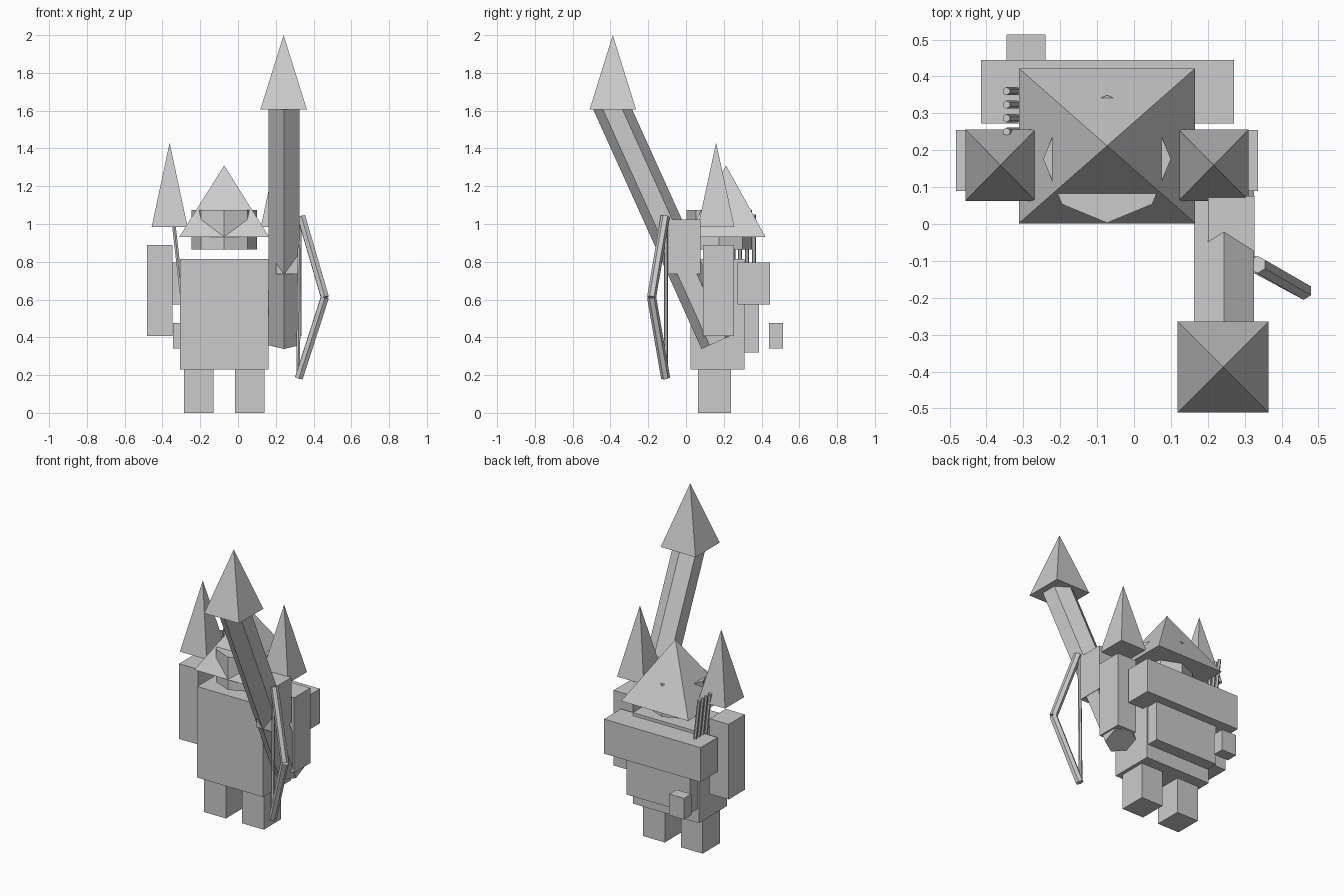
import bpy, bmesh, math
from mathutils import Vector, Matrix

if "Cube" in bpy.data.objects:
    bpy.data.objects.remove(bpy.data.objects["Cube"])

grey = bpy.data.materials.new("plain_grey")
grey.diffuse_color = (0.6, 0.6, 0.6, 1)
grey.use_nodes = True
grey.node_tree.nodes["Principled BSDF"].inputs["Base Color"].default_value = grey.diffuse_color


def add(name, bm):
    bmesh.ops.recalc_face_normals(bm, faces=bm.faces)
    me = bpy.data.meshes.new(name)
    bm.to_mesh(me)
    bm.free()
    me.materials.append(grey)
    ob = bpy.data.objects.new(name, me)
    bpy.context.collection.objects.link(ob)
    return ob


def box(name, x, y, z):
    """Box from its (min, max) range on each axis."""
    bm = bmesh.new()
    bmesh.ops.create_cube(bm, size=1)
    for v in bm.verts:
        v.co = [r[0] + (c + 0.5) * (r[1] - r[0]) for c, r in zip(v.co, (x, y, z))]
    return add(name, bm)


def pyramid(name, x, y, z):
    """Upright four-sided pyramid filling the given ranges."""
    bm = bmesh.new()
    base = [bm.verts.new((a, b, z[0])) for a, b in
            ((x[0], y[0]), (x[1], y[0]), (x[1], y[1]), (x[0], y[1]))]
    tip = bm.verts.new((sum(x) / 2, sum(y) / 2, z[1]))
    bm.faces.new(base)
    for i in range(4):
        bm.faces.new((base[i], base[(i + 1) % 4], tip))
    return add(name, bm)


def prism(name, a, b, r, sides=6):
    """Straight prism from a to b, with one corner turned to the front."""
    a, b = Vector(a), Vector(b)
    w = (b - a).normalized()
    u = Vector((1, 0, 0))
    u = (u - w * u.dot(w)).normalized()
    v = w.cross(u)
    bm = bmesh.new()
    rings = []
    for p in (a, b):
        ring = []
        for i in range(sides):
            t = math.pi / 2 + 2 * math.pi * i / sides
            ring.append(bm.verts.new(p + r * (math.cos(t) * u + math.sin(t) * v)))
        rings.append(ring)
        bm.faces.new(ring)
    for i in range(sides):
        j = (i + 1) % sides
        bm.faces.new((rings[0][i], rings[0][j], rings[1][j], rings[1][i]))
    return add(name, bm)


MID = -0.073  # middle of the figure in x


def both_sides(x):
    """The x range and its mirror image about the figure's middle."""
    return (("left", x), ("right", (2 * MID - x[1], 2 * MID - x[0])))


# Body, head and hood
box("body", (-0.308, 0.161), (0.025, 0.31), (0.23, 0.815))
prism("head", (MID, 0.176, 0.865), (MID, 0.176, 1.075), 0.173, 8)
pyramid("hood", (-0.312, 0.166), (0.002, 0.422), (0.93, 1.31))

# Legs, arms and shoulder spikes
for side, x in both_sides((-0.285, -0.13)):
    box(side + "_leg", x, (0.063, 0.238), (0, 0.23))
for side, x in both_sides((-0.482, -0.346)):
    box(side + "_arm", x, (0.09, 0.255), (0.407, 0.89))
for side, x in both_sides((-0.457, -0.267)):
    pyramid(side + "_shoulder_spike", x, (0.063, 0.256), (0.985, 1.43))
box("raised_forearm", (0.2, 0.327), (-0.096, 0.076), (0.735, 1.024))

# Backpack, bedroll and hanging pouch
box("backpack", (-0.3, 0.152), (0.3, 0.387), (0.32, 0.6))
box("bedroll", (-0.415, 0.271), (0.273, 0.445), (0.573, 0.795))
box("pouch", (-0.345, -0.24), (0.439, 0.513), (0.34, 0.476))

# Large raised arrow
prism("arrow_shaft", (0.2435, 0.168, 0.377), (0.2435, -0.416, 1.668), 0.094)
pyramid("arrow_head", (0.118, 0.365), (-0.511, -0.264), (1.605, 2.0))

# Spare arrows on the back
for i in range(4):
    y = 0.25 + 0.0367 * i
    prism(f"spare_arrow_{i + 1}", (-0.293, y, 0.58), (-0.346, y, 1.05), 0.011)

# Bow and string
top, grip, bottom = (0.335, -0.11, 1.04), (0.46, -0.182, 0.612), (0.322, -0.108, 0.185)
prism("bow_upper_limb", grip, top, 0.024)
prism("bow_lower_limb", bottom, grip, 0.024)
prism("bow_string", (0.318, -0.105, 0.2), (0.327, -0.105, 1.03), 0.011)
